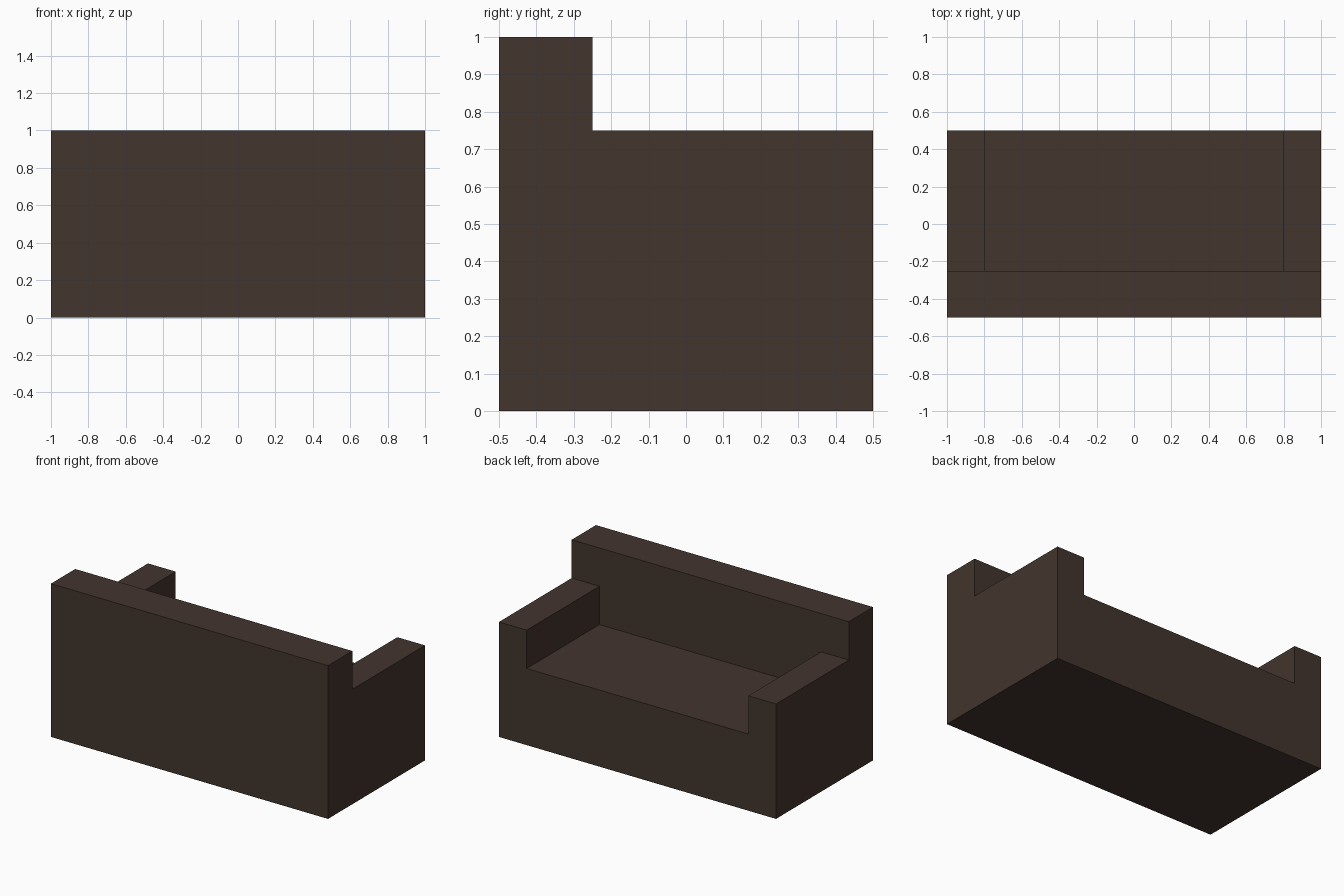
import bpy
from mathutils import Vector

if "Cube" in bpy.data.objects:
    bpy.data.objects.remove(bpy.data.objects["Cube"])


def box(name, lo, hi):
    """Axis-aligned box between two corners."""
    lo, hi = Vector(lo), Vector(hi)
    bpy.ops.mesh.primitive_cube_add(size=1, location=(lo + hi) / 2)
    ob = bpy.context.object
    ob.name = name
    ob.scale = hi - lo
    bpy.ops.object.transform_apply(location=False, rotation=False, scale=True)
    return ob


def cut(target, cutter):
    """Carve the cutter out of the target and remove the cutter."""
    mod = target.modifiers.new("cut", 'BOOLEAN')
    mod.operation = 'DIFFERENCE'
    mod.solver = 'EXACT'
    mod.object = cutter
    bpy.context.view_layer.objects.active = target
    bpy.ops.object.modifier_apply(modifier=mod.name)
    bpy.data.objects.remove(cutter, do_unlink=True)


# Dark brown upholstery
brown = bpy.data.materials.new("dark brown")
brown.diffuse_color = (0.055, 0.035, 0.027, 1)
brown.use_nodes = True
brown.node_tree.nodes["Principled BSDF"].inputs["Base Color"].default_value = brown.diffuse_color

# Sofa block, as tall as the backrest
sofa = box("sofa", (-1, -0.5, 0), (1, 0.5, 1))

# Lower everything ahead of the backrest to arm height
cut(sofa, box("arm_height_cutter", (-1.2, -0.25, 0.75), (1.2, 0.7, 1.2)))

# Sink the seat between the arms
cut(sofa, box("seat_cutter", (-0.8, -0.25, 0.5), (0.8, 0.7, 1.2)))

sofa.data.materials.clear()
sofa.data.materials.append(brown)
